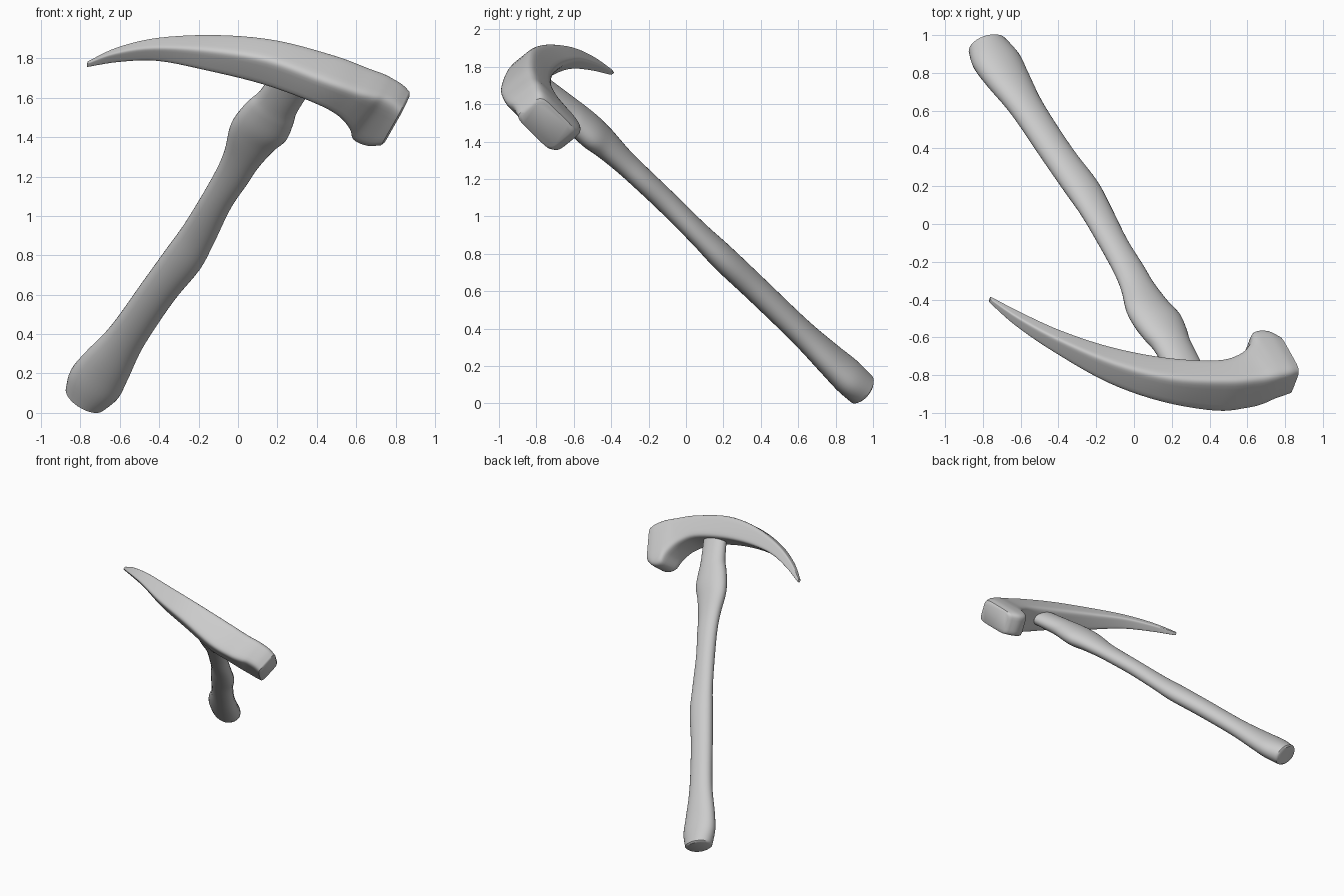
import bpy, bmesh, math
from mathutils import Vector

if "Cube" in bpy.data.objects:
    bpy.data.objects.remove(bpy.data.objects["Cube"])

# Tilted tool frame: A runs up the handle, L across the head, N through its thickness
P = Vector((0.207, -0.645, 1.583))
A = Vector((0.413, -0.660, 0.628))
L = Vector((0.865, 0.067, -0.498))
N = A.cross(L).normalized()


def catmull(rows, steps):
    """Smoothly interpolate rows of numbers."""
    out = []
    for i in range(len(rows) - 1):
        p0, p1, p2, p3 = (rows[max(0, min(len(rows) - 1, i + k))] for k in (-1, 0, 1, 2))
        for s in range(steps):
            t = s / steps
            out.append([0.5 * (2 * b + (c - a) * t + (2 * a - 5 * b + 4 * c - d) * t * t
                               + (3 * b - a - 3 * c + d) * t ** 3)
                        for a, b, c, d in zip(p0, p1, p2, p3)])
    return out + [list(rows[-1])]


def loft(name, rows, power, sides=32, steps=5, cap_scale=0.87, cap_push=0.01):
    """Row = (l, a) of one side, (l, a) of the other side, centre n, half thickness."""
    rows = catmull(rows, steps)
    rings = []
    for l1, a1, l2, a2, n, h in rows:
        c = P + L * (l1 + l2) / 2 + A * (a1 + a2) / 2 + N * n
        u = L * (l1 - l2) / 2 + A * (a1 - a2) / 2
        ring = []
        for k in range(sides):
            t = 2 * math.pi * (k + 0.5) / sides
            cu, cn = math.cos(t), math.sin(t)
            ring.append(c + u * math.copysign(abs(cu) ** power, cu)
                        + N * h * math.copysign(abs(cn) ** power, cn))
        rings.append(ring)

    # slightly smaller end rings give rounded rims
    def rim(ring, inner):
        c = sum(ring, Vector()) / sides
        d = (c - sum(inner, Vector()) / sides).normalized() * cap_push
        return [c + (v - c) * cap_scale + d for v in ring]
    rings = [rim(rings[0], rings[1])] + rings + [rim(rings[-1], rings[-2])]

    bm = bmesh.new()
    vr = [[bm.verts.new(v) for v in r] for r in rings]
    for r, q in zip(vr, vr[1:]):
        for k in range(sides):
            j = (k + 1) % sides
            bm.faces.new((r[k], r[j], q[j], q[k]))
    bm.faces.new(vr[0])
    bm.faces.new(vr[-1])
    bmesh.ops.recalc_face_normals(bm, faces=bm.faces)
    me = bpy.data.meshes.new(name)
    bm.to_mesh(me)
    bm.free()
    ob = bpy.data.objects.new(name, me)
    bpy.context.collection.objects.link(ob)
    bpy.context.view_layer.objects.active = ob
    ob.select_set(True)
    bpy.ops.object.shade_smooth_by_angle(angle=math.radians(40))
    ob.select_set(False)
    return ob


# Handle: distance up the shaft, half width, half thickness, sideways drift, centre n
handle = [(-.015, .112, .086, .008, .003), (.10, .140, .086, .008, .002),
          (.25, .128, .076, .008, 0), (.49, .098, .066, .013, .002),
          (.85, .093, .066, .02, .006), (1.12, .1, .066, .036, .01),
          (1.32, .09, .058, .033, .012), (1.58, .08, .058, .017, .012),
          (1.78, .087, .058, .012, .01), (1.92, .098, .06, .002, .006),
          (2.07, .127, .07, -.010, .003), (2.18, .141, .077, 0, 0),
          (2.29, .127, .073, 0, -.002), (2.38, .109, .068, 0, -.005),
          (2.58, .105, .06, 0, -.02)]
loft("handle", [(o - w, a - 2.381, o + w, a - 2.381, n, h) for a, w, h, o, n in handle], 0.97)

# Head: outer edge (l, a), inner edge (l, a), centre n, half thickness; pick tip to hammer face
head = [(-.917, -.425, -.905, -.448, .018, .013),
        (-.835, -.26, -.79, -.30, .012, .03),
        (-.685, -.065, -.63, -.14, 0, .048),
        (-.44, .155, -.40, .008, -.025, .074),
        (-.175, .312, -.13, .132, -.03, .093),
        (.122, .398, .13, .208, -.025, .115),
        (.30, .42, .277, .195, -.003, .114),
        (.385, .425, .37, .135, .018, .112),
        (.44, .422, .423, .06, .034, .105),
        (.495, .415, .50, .062, .042, .1),
        (.542, .402, .556, .11, .04, .094)]
loft("pick_hammer_head", head, 0.34)
